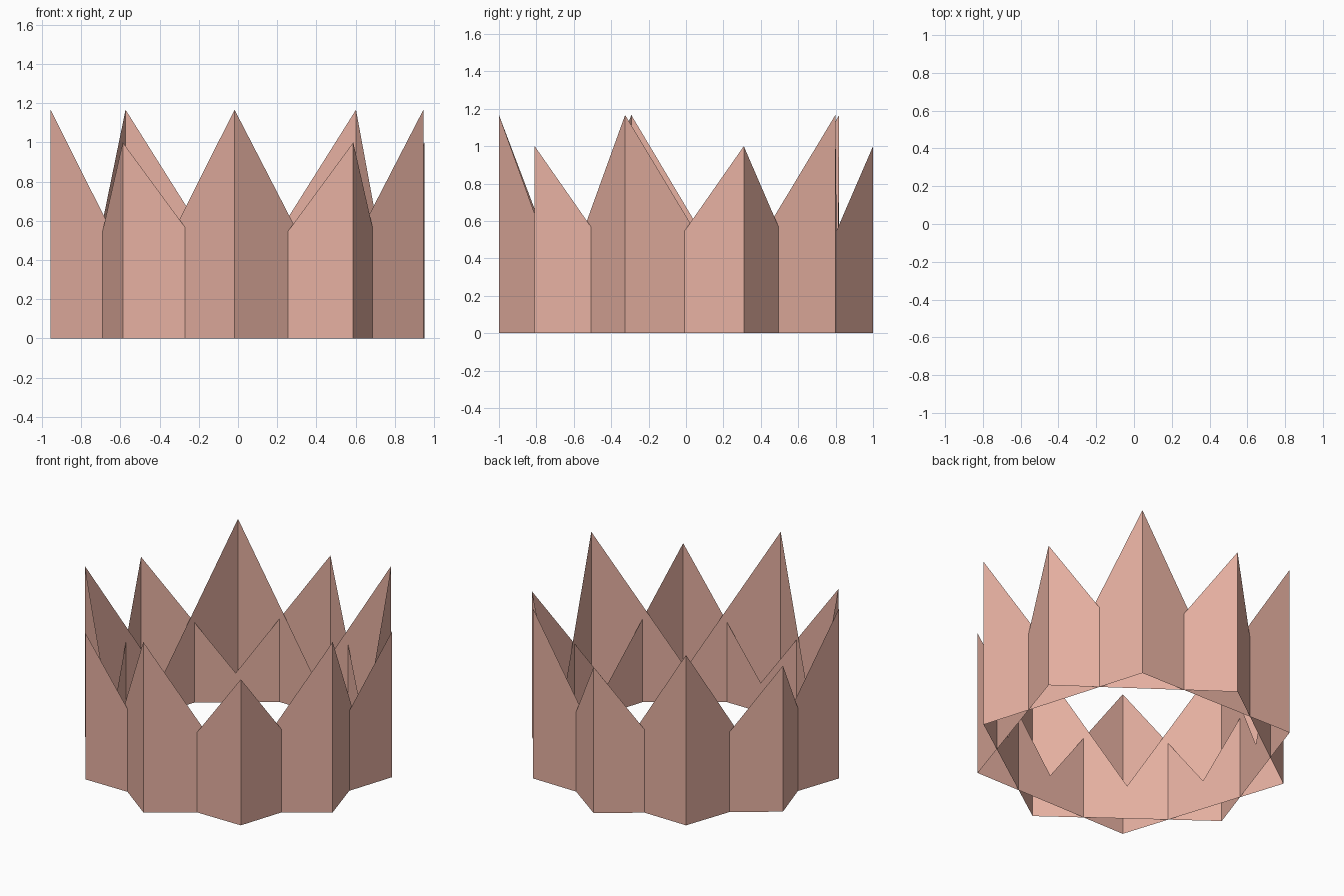
import bpy
from math import sin, cos, radians

if "Cube" in bpy.data.objects:
    bpy.data.objects.remove(bpy.data.objects["Cube"])

# Warm terracotta colour shared by both bands
mat = bpy.data.materials.new("terracotta")
mat.diffuse_color = (0.80, 0.44, 0.36, 1)
mat.use_nodes = True
mat.node_tree.nodes["Principled BSDF"].inputs["Base Color"].default_value = mat.diffuse_color


def notched_band(name, start_deg, peak, notch, sides=5):
    """Open pentagonal sheet: peaks at the corners, V notches mid-wall."""
    corners = [(cos(radians(start_deg + 360 * i / sides)),
                sin(radians(start_deg + 360 * i / sides))) for i in range(sides)]
    outline = []
    for i, (x, y) in enumerate(corners):
        nx, ny = corners[(i + 1) % sides]
        outline.append((x, y, peak))
        outline.append(((x + nx) / 2, (y + ny) / 2, notch))
    n = len(outline)
    verts = [(x, y, 0) for x, y, _ in outline] + outline
    faces = [(i, (i + 1) % n, n + (i + 1) % n, n + i) for i in range(n)]
    mesh = bpy.data.meshes.new(name)
    mesh.from_pydata(verts, [], faces)
    mesh.materials.append(mat)
    obj = bpy.data.objects.new(name, mesh)
    bpy.context.collection.objects.link(obj)
    return obj


# Short band, one peak at the back
notched_band("short_crown_band", 90, 1.0, 0.2)
# Tall band, one peak at the front, turned one degree
notched_band("tall_crown_band", -91, 1.1667, 0.2333)
